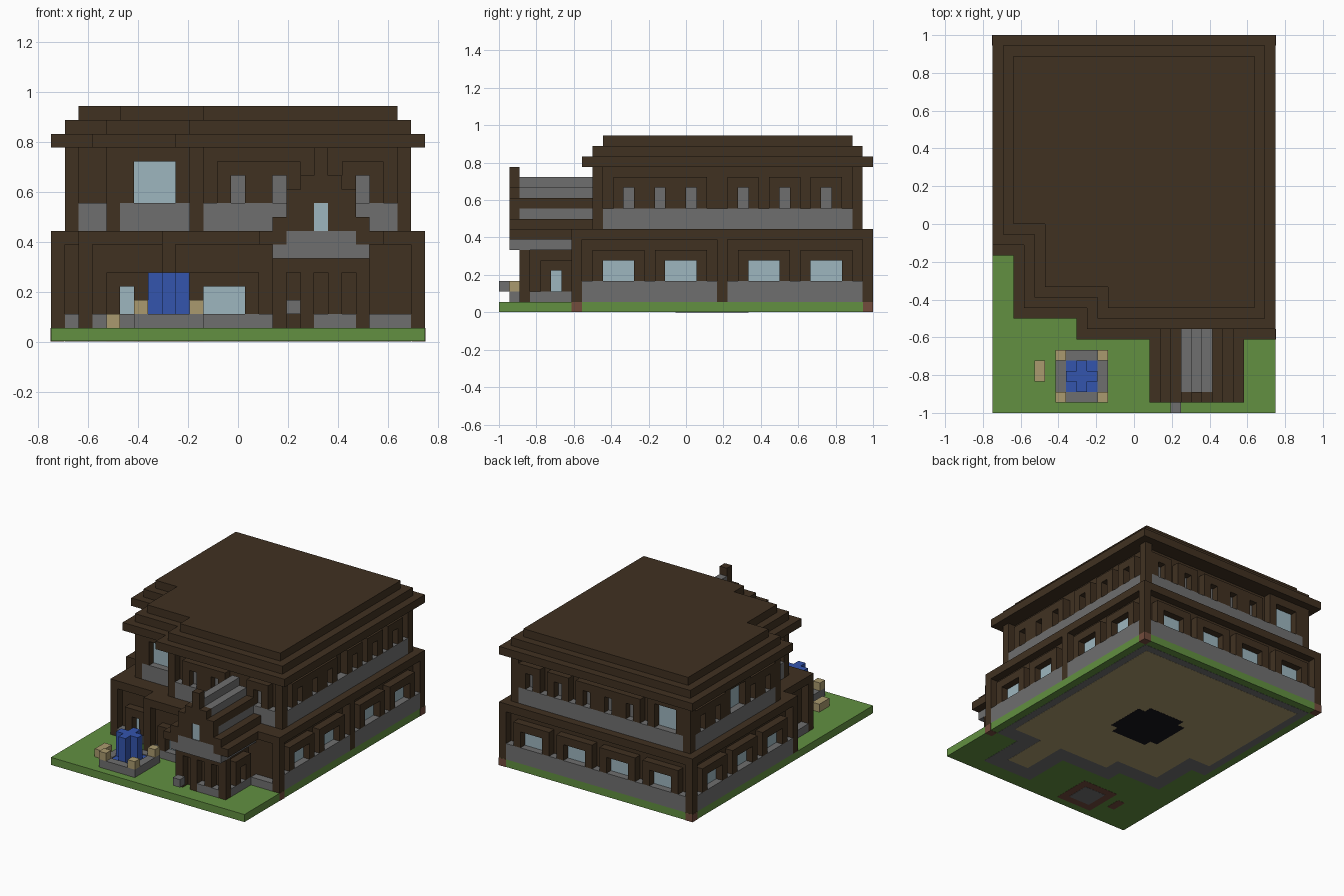
import bpy, bmesh

if "Cube" in bpy.data.objects:
    bpy.data.objects.remove(bpy.data.objects["Cube"])

U = 1 / 18          # one building block
W, D = 27, 36       # plot size in blocks


def lin(c):
    c /= 255
    return c / 12.92 if c <= 0.04045 else ((c + 0.055) / 1.055) ** 2.4


def material(name, *rgb):
    m = bpy.data.materials.new(name)
    m.use_nodes = True
    col = [lin(c) for c in rgb] + [1]
    m.diffuse_color = col
    m.node_tree.nodes["Principled BSDF"].inputs["Base Color"].default_value = col
    return m


WOOD = material("dark wood", 64, 49, 33)
STONE = material("grey stone", 111, 111, 111)
GRASS = material("grass green", 98, 144, 65)
GLASS = material("pale glass", 157, 182, 191)
WATER = material("water blue", 52, 85, 174)
SAND = material("sandstone", 170, 154, 110)
DIRT = material("red dirt", 114, 76, 60)
BLACK = material("black", 22, 20, 26)

parts = {}


def mesh_of(name, mat):
    if name not in parts:
        parts[name] = (bmesh.new(), mat)
    return parts[name][0]


def prism(name, mat, pts, k0, k1):
    """Extrude a plan outline given in blocks."""
    bm = mesh_of(name, mat)
    low = [bm.verts.new((x * U - W * U / 2, y * U - 1, k0 * U)) for x, y in pts]
    top = [bm.verts.new((v.co.x, v.co.y, k1 * U)) for v in low]
    bm.faces.new(low[::-1])
    bm.faces.new(top)
    for a in range(len(pts)):
        b = (a + 1) % len(pts)
        bm.faces.new((low[a], low[b], top[b], top[a]))


def box(name, mat, i0, i1, j0, j1, k0, k1):
    prism(name, mat, [(i0, j0), (i1, j0), (i1, j1), (i0, j1)], k0, k1)


def outline(e, f):
    """Stepped house plan: e insets sides and back, f insets the front."""
    return [(W - e, 7 + f), (W - e, D - e), (e, D - e), (e, 15 + f),
            (2 + f, 15 + f), (2 + f, 9 + f), (8 + f, 9 + f), (8 + f, 7 + f)]


def on_wall(name, mat, side, plane, a0, a1, k0, k1, d0=0, d1=1):
    """Box along a wall; depth d runs inward from the outer plane."""
    s = 1 if side in "SW" else -1
    p, q = sorted((plane + s * d0, plane + s * d1))
    if side in "SN":
        box(name, mat, a0, a1, p, q, k0, k1)
    else:
        box(name, mat, p, q, a0, a1, k0, k1)


def window(side, plane, a0, a1, k0, k1, pane=GLASS):
    """Recessed pane with two posts and a lintel on the outer plane."""
    name = "window_glass" if pane is GLASS else "stone_window"
    on_wall(name, pane, side, plane, a0, a1, k0, k1, 0.88, 1.1)
    for a in (a0 - 1, a1):
        on_wall("window_frames", WOOD, side, plane, a, a + 1, k0, k1)
    on_wall("window_frames", WOOD, side, plane, a0 - 1, a1 + 1, k1, k1 + 1)


def corner_columns(name, e, f, k0, k1):
    for x, y in ((e, 15 + f), (2 + f, 9 + f), (8 + f, 7 + f),
                 (W - e - 1, 7 + f), (W - e - 1, D - e - 1), (e, D - e - 1)):
        box(name, WOOD, x, x + 1, y, y + 1, k0, k1)


# Lawn, corner footings and underside
box("lawn", GRASS, 0, W, 0, D, 0.05, 1)
for x, y in ((26, 7), (26, 35), (0, 35)):
    sx = 0.02 if x else -0.02
    sy = 0.02 if y == 35 else 0
    box("corner_footings", DIRT, x + sx, x + 1 + sx, y + sy, y + 1 + sy, 0.03, 0.99)
prism("foundation", STONE, outline(1, 1), 0.03, 0.2)
box("foundation", STONE, 16, 23, 2, 9, 0.03, 0.2)
prism("cellar_floor", SAND, outline(2, 3), 0.015, 0.2)
box("cellar_floor", SAND, 18, 21, 4, 11, 0.015, 0.2)
box("cellar_pit", BLACK, 11, 16, 17, 24, 0, 0.2)
box("cellar_pit", BLACK, 10, 17, 18, 23, 0, 0.2)
box("fountain_footing", DIRT, 6, 11, 1, 6, 0.03, 0.2)
box("fountain_footing", DIRT, 4, 5, 3, 5, 0.03, 0.2)
box("foundation", STONE, 7, 10, 2, 5, 0.01, 0.2)

# Wall cores, cornice and stepped roof
prism("lower_walls", WOOD, outline(1, 1), 1, 7)
prism("cornice", WOOD, outline(0, 0), 7, 8)
prism("upper_walls", WOOD, outline(2, 3), 8, 14)
for n in range(3):
    prism("roof", WOOD, outline(n, n + 1), 14 + n, 15 + n)
corner_columns("lower_columns", 0, 0, 1, 7)
corner_columns("upper_columns", 1, 2, 8, 14)
box("lower_columns", WOOD, 26, 27, 21, 22, 1, 7)

# Stone plinth of the lower floor: side, plane, start, end, top
for side, plane, a0, a1, top in (("E", 27, 8, 21, 3), ("E", 27, 22, 35, 3), ("N", 36, 1, 26, 3),
                                 ("W", 0, 16, 35, 3), ("S", 15, 1, 2, 2), ("W", 2, 10, 15, 2),
                                 ("S", 9, 3, 8, 2), ("W", 8, 8, 9, 2), ("S", 7, 9, 16, 2),
                                 ("S", 7, 23, 26, 2)):
    on_wall("plinth", STONE, side, plane, a0, a1, 1, top)

# Stone parapet of the upper floor
for side, plane, a0, a1 in (("E", 26, 10, 34), ("N", 35, 2, 25), ("W", 1, 18, 34), ("S", 17, 2, 4),
                            ("W", 4, 12, 17), ("S", 11, 5, 10), ("W", 10, 10, 11), ("S", 9, 11, 25)):
    on_wall("parapet", STONE, side, plane, a0, a1, 8, 10)

# Lower windows
for a in (10, 16, 24, 30):
    window("E", 27, a, a + 3, 3, 5)
for a in (3, 9, 15, 21):
    window("N", 36, a, a + 3, 3, 5)
for a in (18, 24, 30):
    window("W", 0, a, a + 3, 3, 5)
window("S", 9, 5, 6, 2, 4)
window("S", 7, 11, 14, 2, 4)

# Upper windows: large panes, then narrow stone slots
for side, plane, a in (("S", 11, 6), ("N", 35, 3), ("W", 1, 24)):
    window(side, plane, a, a + 3, 10, 13)
for side, plane, slots in (("E", 26, (12, 15, 18, 23, 27, 31)), ("N", 35, (9, 12, 15, 19, 23)),
                           ("W", 1, (19, 22, 29, 32)), ("S", 9, (13, 16, 22))):
    for a in slots:
        window(side, plane, a, a + 1, 10, 12, STONE)

# Porch room
box("porch_walls", WOOD, 17, 22, 3, 8, 1, 6)
for x in (16, 22):
    box("porch_columns", WOOD, x, x + 1, 2, 3, 1, 6)
for x in (18, 20):
    box("porch_columns", WOOD, x, x + 1, 2, 3, 2 if x == 20 else 1, 5)
box("porch_columns", WOOD, 16, 23, 2, 3, 5, 6)
box("porch_plinth", STONE, 19, 22, 2, 3, 1, 2)
for side, plane in (("W", 16), ("E", 23)):
    on_wall("porch_plinth", STONE, side, plane, 3, 7, 1, 2)
    window(side, plane, 5, 6, 2, 4)
box("porch_lantern", STONE, 17, 18, 0, 1, 2, 3)

# Porch gable: mirrored steps about the ridge
box("porch_eave", STONE, 16, 23, 1, 8, 6, 7)
box("porch_gable", STONE, 17, 22, 1, 9, 7, 8)
box("porch_gable", STONE, 18, 21, 2, 9, 8, 12)
box("porch_gable", STONE, 19, 20, 2, 9, 12, 13)
for x in (15, 23):
    box("porch_roof", WOOD, x, x + 1, 1, 8, 7, 8)
for x in (16, 22):
    box("porch_roof", WOOD, x, x + 1, 1, 9, 7, 9)
for x in (17, 21):
    box("porch_roof", WOOD, x, x + 1, 1, 9, 8, 9)
    box("porch_gable", STONE, x, x + 1, 2, 9, 9, 10)
    box("porch_roof", WOOD, x, x + 1, 2, 9, 10, 11)
    box("porch_bargeboard", WOOD, x, x + 1, 1, 2, 9, 11)
for x in (18, 20):
    box("porch_bargeboard", WOOD, x, x + 1, 1, 2, 8, 12)
box("porch_bargeboard", WOOD, 19, 20, 1, 2, 10, 14)
box("gable_glass", GLASS, 19, 20, 1.1, 2, 8, 10)

# Fountain and bench
for i0, i1, j0, j1 in ((6, 11, 1, 2), (6, 11, 5, 6), (6, 7, 2, 5), (10, 11, 2, 5)):
    box("fountain_rim", STONE, i0, i1, j0, j1, 1, 2)
box("fountain_pool", WATER, 7, 10, 2, 5, 1, 1.9)
box("fountain_jet", WATER, 7, 10, 3, 4, 1.9, 5)
for y in (2, 4):
    box("fountain_jet", WATER, 8, 9, y, y + 1, 1.9, 5)
for x in (6, 10):
    for y in (1, 5):
        box("fountain_posts", SAND, x, x + 1, y, y + 1, 2, 3)
box("bench", SAND, 4, 5, 3, 5, 1, 2)

# Turn every collected part into an object
for name, (bm, mat) in parts.items():
    bmesh.ops.recalc_face_normals(bm, faces=bm.faces)
    me = bpy.data.meshes.new(name)
    bm.to_mesh(me)
    bm.free()
    me.materials.append(mat)
    bpy.context.scene.collection.objects.link(bpy.data.objects.new(name, me))
